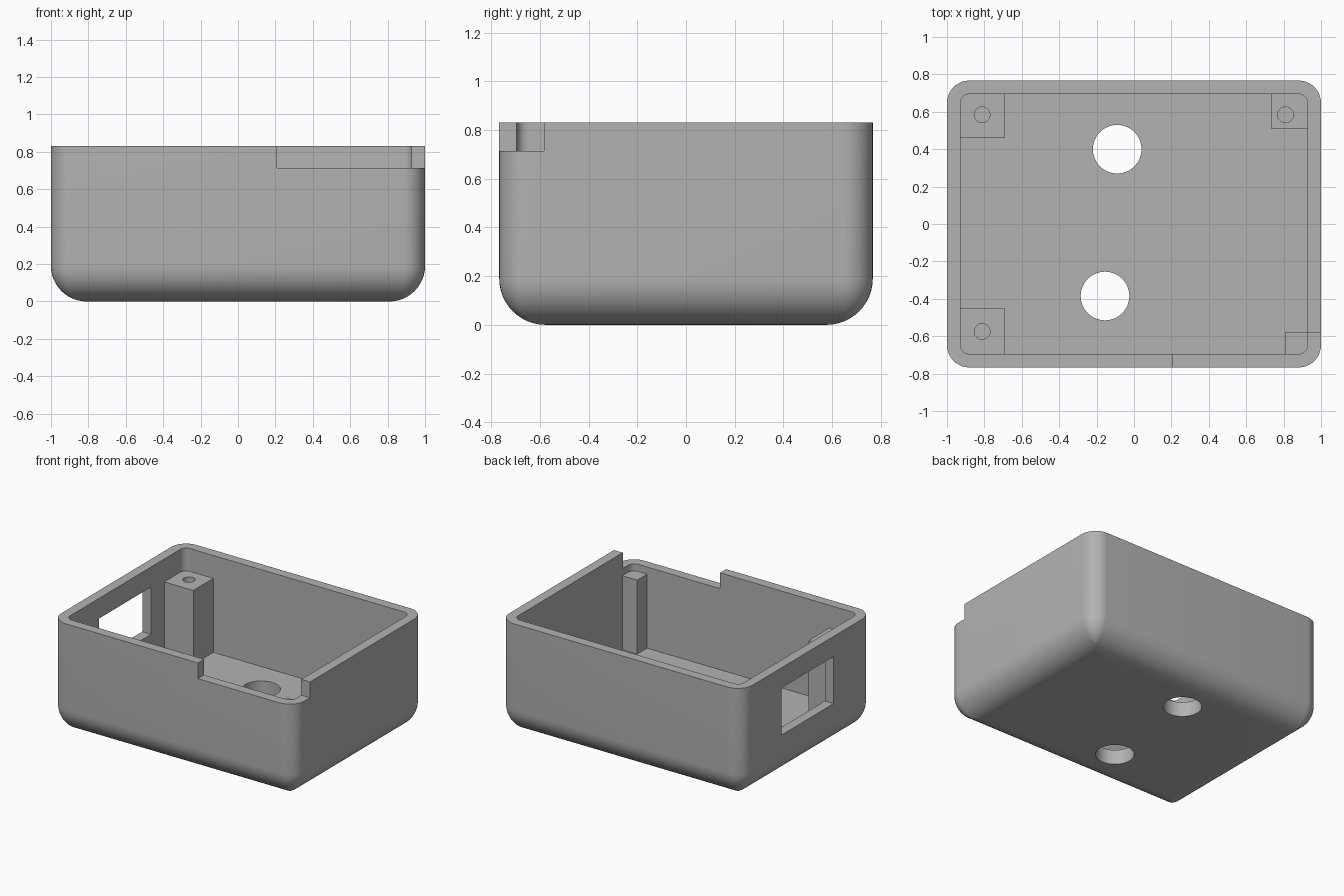
import bpy, bmesh
from math import sin, cos, pi, sqrt, radians

cube = bpy.data.objects.get("Cube")
if cube:
    bpy.data.objects.remove(cube, do_unlink=True)

HX, HY, TOP = 1.0, 0.767, 0.83     # outer half sizes and height
WALL, FLOOR = 0.072, 0.11
CORNER, FILLET = 0.12, 0.19
POST_TOP = 0.66

grey = bpy.data.materials.new("plain_grey")
grey.use_nodes = True
grey.diffuse_color = (0.45, 0.45, 0.45, 1)
grey.node_tree.nodes["Principled BSDF"].inputs["Base Color"].default_value = grey.diffuse_color


def make_object(name, bm):
    bmesh.ops.recalc_face_normals(bm, faces=bm.faces)
    mesh = bpy.data.meshes.new(name)
    bm.to_mesh(mesh)
    bm.free()
    mesh.materials.append(grey)
    obj = bpy.data.objects.new(name, mesh)
    bpy.context.collection.objects.link(obj)
    return obj


def rounded_ring(bm, hx, hy, r, z, steps=10):
    """Loop of vertices around a rectangle with rounded corners."""
    ring = []
    for q, (sx, sy) in enumerate([(1, 1), (-1, 1), (-1, -1), (1, -1)]):
        for i in range(steps + 1):
            a = (q + i / steps) * pi / 2
            ring.append(bm.verts.new((sx * (hx - r) + r * cos(a),
                                      sy * (hy - r) + r * sin(a), z)))
    return ring


def loft(name, sections):
    bm = bmesh.new()
    rings = [rounded_ring(bm, *s) for s in sections]
    for low, high in zip(rings, rings[1:]):
        for i in range(len(low)):
            j = (i + 1) % len(low)
            bm.faces.new((low[i], low[j], high[j], high[i]))
    bm.faces.new(rings[0])
    bm.faces.new(rings[-1])
    return make_object(name, bm)


def box(name, x0, x1, y0, y1, z0, z1):
    bm = bmesh.new()
    bmesh.ops.create_cube(bm, size=1)
    for v in bm.verts:
        v.co = (x1 if v.co.x > 0 else x0, y1 if v.co.y > 0 else y0, z1 if v.co.z > 0 else z0)
    return make_object(name, bm)


def cylinder(name, x, y, r, z0, z1):
    bm = bmesh.new()
    bmesh.ops.create_cone(bm, cap_ends=True, segments=48, radius1=r, radius2=r, depth=z1 - z0)
    bmesh.ops.translate(bm, verts=bm.verts, vec=(x, y, (z0 + z1) / 2))
    return make_object(name, bm)


def activate(obj):
    bpy.ops.object.select_all(action='DESELECT')
    obj.select_set(True)
    bpy.context.view_layer.objects.active = obj


def cut(target, cutter):
    mod = target.modifiers.new("cut", 'BOOLEAN')
    mod.operation, mod.solver, mod.object = 'DIFFERENCE', 'EXACT', cutter
    activate(target)
    bpy.ops.object.modifier_apply(modifier=mod.name)
    bpy.data.objects.remove(cutter, do_unlink=True)


def smooth(obj):
    activate(obj)
    bpy.ops.object.shade_smooth_by_angle(angle=radians(30))


# Outer shell: rounded plan with a rolled bottom edge
sections = []
for i in range(13):
    a = i / 12 * pi / 2
    inset = FILLET * (1 - sin(a))
    sections.append((HX - inset, HY - inset, max(CORNER - inset, 0.003), FILLET * (1 - cos(a))))
sections.append((HX, HY, CORNER, TOP))
shell = loft("box_shell", sections)

# Hollow interior
inner = (HX - WALL, HY - WALL, CORNER - WALL)
cut(shell, loft("cavity_cutter", [(*inner, FLOOR), (*inner, TOP + 0.2)]))

# Two round floor openings
for x, y in [(-0.09, 0.40), (-0.155, -0.385)]:
    cut(shell, cylinder("floor_hole_cutter", x, y, 0.13, -0.1, 0.3))

# Window in the right wall and corner notch in the rim
cut(shell, box("window_cutter", -1.2, -0.85, -0.305, 0.305, 0.33, 0.68))
cut(shell, box("notch_cutter", 0.208, 1.2, -1.0, -0.583, 0.713, 1.0))
smooth(shell)

# Corner posts: side signs, inner edges, screw hole centre
posts = [("back_right_post", -1, 1, 0.69, 0.46, (-0.812, 0.584)),
         ("front_right_post", -1, -1, 0.69, 0.452, (-0.812, -0.575)),
         ("back_left_post", 1, 1, 0.732, 0.51, (0.81, 0.584)),
         ("front_left_post", 1, -1, 0.806, 0.578, None)]
for name, sx, sy, ix, iy, hole in posts:
    xs = sorted((sx * ix, sx * (inner[0] + 0.006)))
    ys = sorted((sy * iy, sy * (inner[1] + 0.006)))
    post = box(name, *xs, *ys, FLOOR - 0.01, POST_TOP)
    if hole:
        cut(post, cylinder("screw_hole_cutter", *hole, 0.042, 0.3, 0.8))
    smooth(post)
